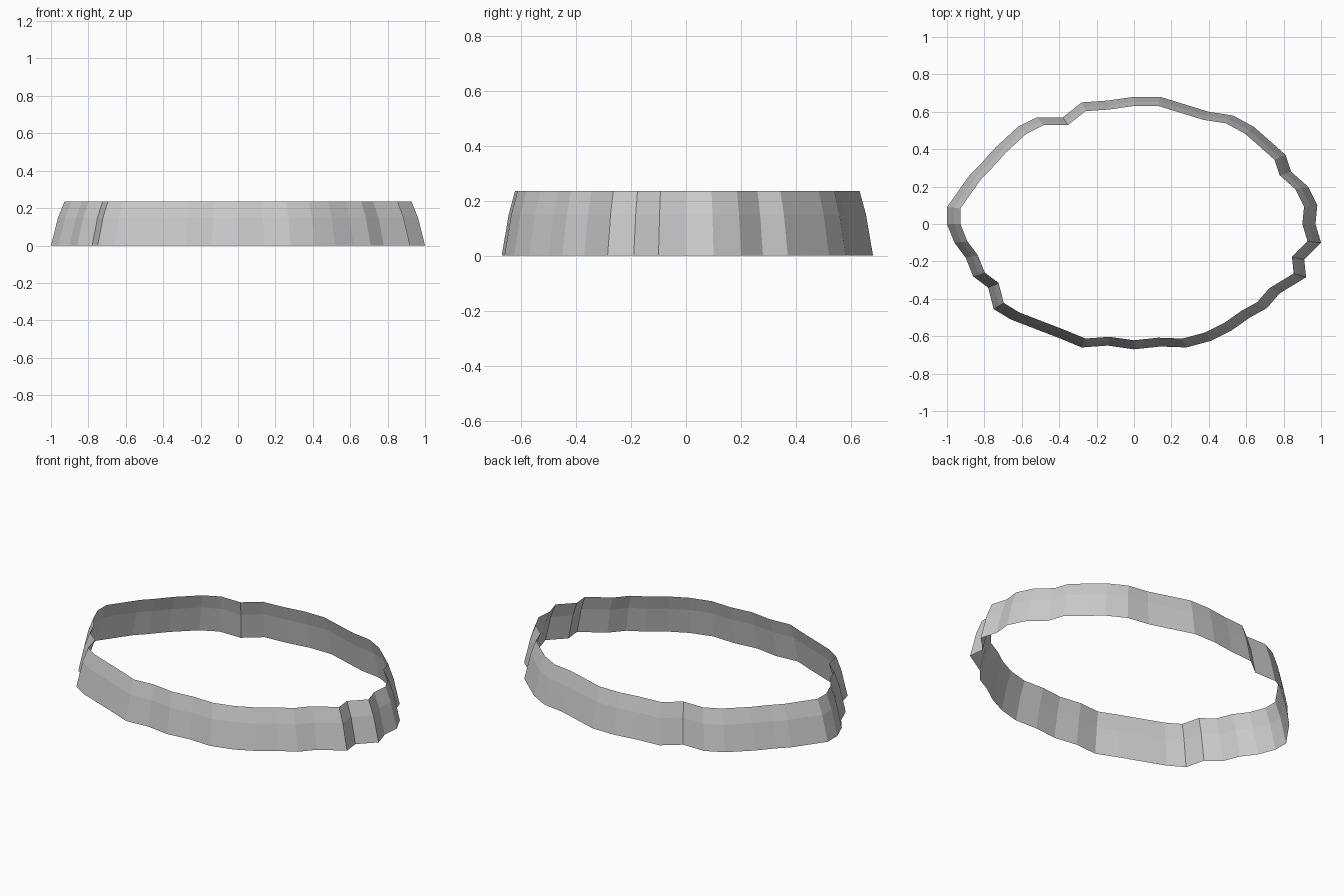
import bpy
import bmesh

cube = bpy.data.objects.get("Cube")
if cube:
    bpy.data.objects.remove(cube, do_unlink=True)

# Irregular outline of the base, counter-clockwise
OUTLINE = [
    (.98, .10), (.93, .20), (.84, .28), (.81, .37), (.72, .45), (.64, .52),
    (.53, .58), (.40, .60), (.27, .64), (.14, .68), (0, .68), (-.14, .66),
    (-.28, .65), (-.38, .57), (-.52, .57), (-.62, .52), (-.74, .41),
    (-.82, .32), (-.88, .26), (-1, .09), (-1, 0), (-.96, -.10), (-.90, -.18),
    (-.86, -.28), (-.78, -.34), (-.75, -.455), (-.66, -.51), (-.53, -.56),
    (-.40, -.61), (-.28, -.66), (-.14, -.65), (0, -.67), (.14, -.655),
    (.28, -.66), (.41, -.625), (.52, -.57), (.62, -.50), (.71, -.45),
    (.78, -.37), (.92, -.285), (.91, -.19), (1, -.10), (.97, 0),
]
# Wall levels: height and inward scale
LEVELS = [(0, 1), (.15, .962), (.235, .928)]


def flat_material(name, value):
    mat = bpy.data.materials.new(name)
    mat.use_nodes = True
    color = (value, value, value, 1)
    mat.diffuse_color = color
    mat.node_tree.nodes["Principled BSDF"].inputs["Base Color"].default_value = color
    return mat


# Open, tapering wall joined ring by ring
bm = bmesh.new()
rings = [[bm.verts.new((x * s, y * s, z)) for x, y in OUTLINE] for z, s in LEVELS]
count = len(OUTLINE)
for low, high in zip(rings, rings[1:]):
    for i in range(count):
        j = (i + 1) % count
        bm.faces.new((low[i], low[j], high[j], high[i]))

# Faceted triangles
bmesh.ops.triangulate(bm, faces=bm.faces[:])
mesh = bpy.data.meshes.new("ring_wall")
bm.to_mesh(mesh)
bm.free()
mesh.materials.append(flat_material("stone grey", .6))
wall = bpy.data.objects.new("ring_wall", mesh)
bpy.context.collection.objects.link(wall)
